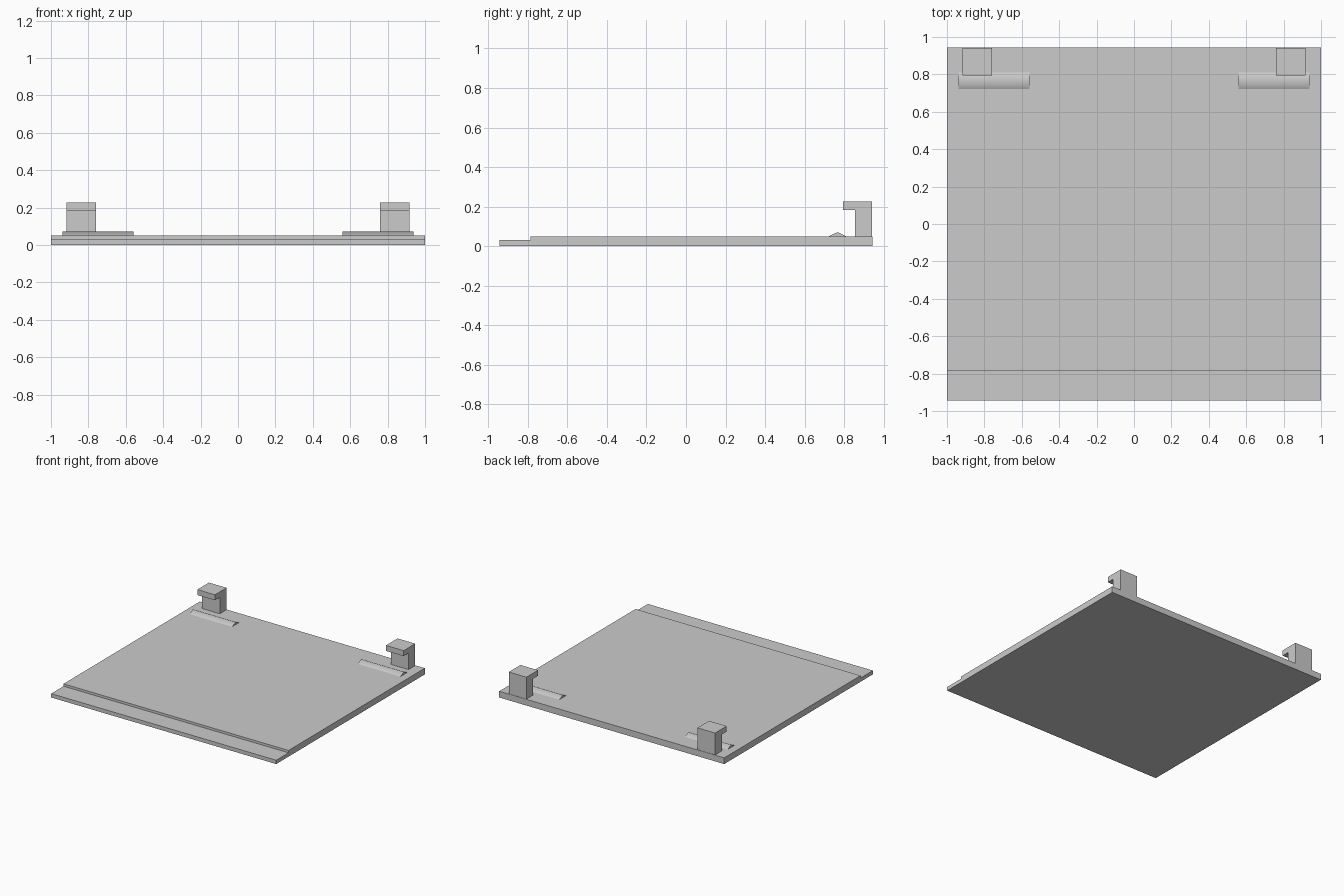
import bpy, bmesh, math

cube = bpy.data.objects.get("Cube")
if cube:
    bpy.data.objects.remove(cube, do_unlink=True)

# Single grey plastic colour
grey = bpy.data.materials.new("light_grey")
grey.use_nodes = True
colour = (0.6, 0.6, 0.6, 1)
grey.diffuse_color = colour
grey.node_tree.nodes["Principled BSDF"].inputs["Base Color"].default_value = colour


def extrude_profile(name, profile, x0, x1):
    """Sweep a (y, z) side profile along x."""
    bm = bmesh.new()
    face = bm.faces.new([bm.verts.new((x0, y, z)) for y, z in profile])
    swept = bmesh.ops.extrude_face_region(bm, geom=[face])["geom"]
    verts = [v for v in swept if isinstance(v, bmesh.types.BMVert)]
    bmesh.ops.translate(bm, verts=verts, vec=(x1 - x0, 0, 0))
    bmesh.ops.recalc_face_normals(bm, faces=bm.faces)
    mesh = bpy.data.meshes.new(name)
    bm.to_mesh(mesh)
    bm.free()
    mesh.materials.append(grey)
    obj = bpy.data.objects.new(name, mesh)
    bpy.context.collection.objects.link(obj)
    return obj


TOP = 0.05
BACK = 0.943

# Panel with a lowered lip along the front edge
extrude_profile("panel", [(-BACK, 0), (BACK, 0), (BACK, TOP), (-0.787, TOP),
                          (-0.787, 0.031), (-BACK, 0.031)], -1, 1)

hook = [(0.855, TOP), (0.94, TOP), (0.94, 0.226), (0.793, 0.226),
        (0.793, 0.182), (0.855, 0.182)]
ridge = [(0.723, TOP), (0.81, TOP), (0.767, 0.071)]

for side, s in (("left", 1), ("right", -1)):
    # Hooked clip at the back corner
    extrude_profile(side + "_clip", hook, s * 0.76, s * 0.917)
    # Low softened ridge in front of the clip
    bump = extrude_profile(side + "_ridge", ridge, s * 0.558, s * 0.938)
    bpy.ops.object.select_all(action="DESELECT")
    bump.select_set(True)
    bpy.context.view_layer.objects.active = bump
    bpy.ops.object.shade_smooth_by_angle(angle=math.radians(60))
